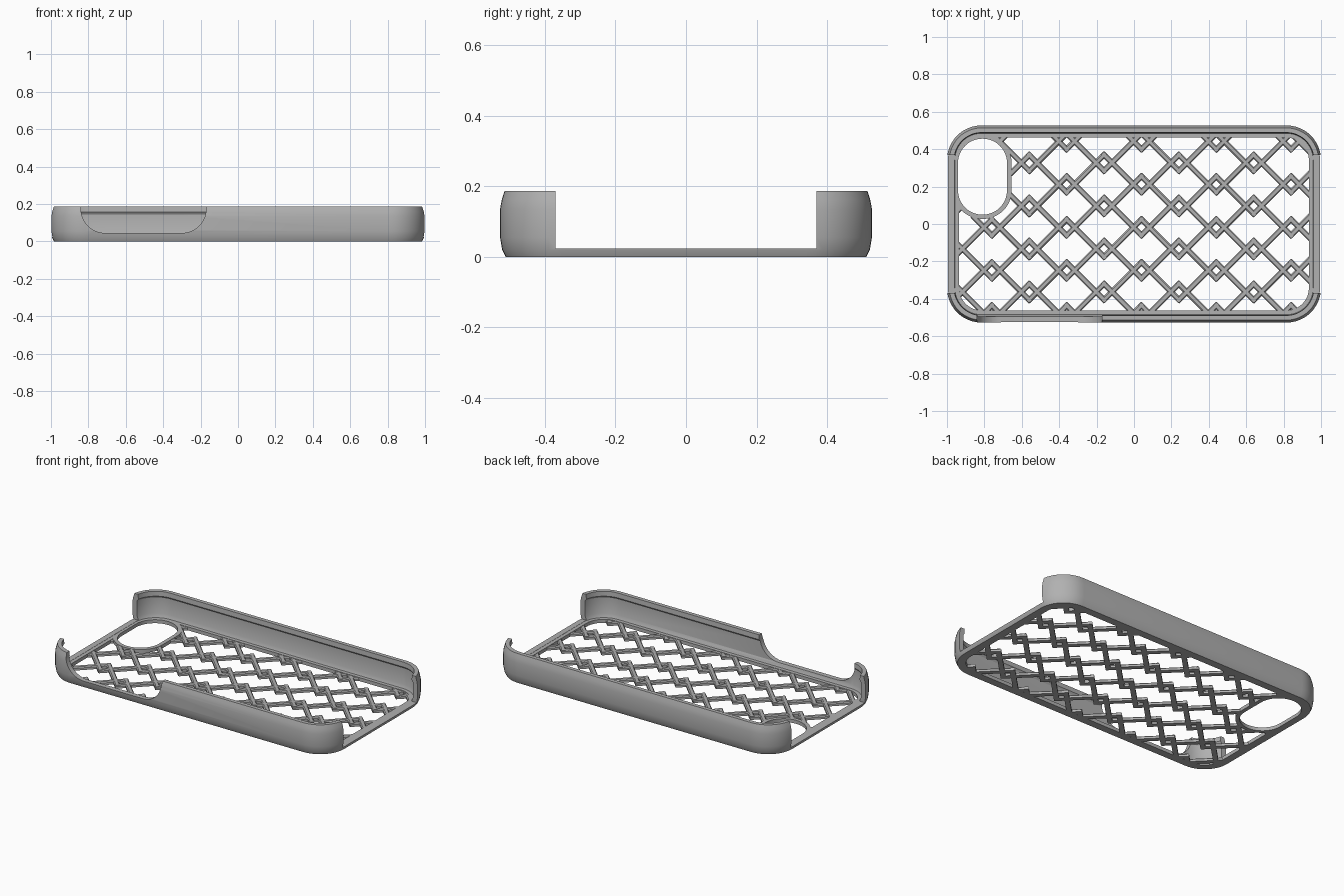
import bpy, bmesh
from math import cos, sin, pi, radians
from mathutils import Vector

cube = bpy.data.objects.get("Cube")
if cube:
    bpy.data.objects.remove(cube, do_unlink=True)

grey = bpy.data.materials.new("soft grey")
grey.use_nodes = True
colour = (0.44, 0.44, 0.44, 1)
grey.diffuse_color = colour
grey.node_tree.nodes["Principled BSDF"].inputs["Base Color"].default_value = colour

HALF_X, HALF_Y, RADIUS, FLOOR = 1.0, 0.527, 0.185, 0.022


def finish(bm, name):
    bmesh.ops.recalc_face_normals(bm, faces=bm.faces)
    mesh = bpy.data.meshes.new(name)
    bm.to_mesh(mesh)
    bm.free()
    obj = bpy.data.objects.new(name, mesh)
    bpy.context.collection.objects.link(obj)
    mesh.materials.append(grey)
    return obj


def activate(obj):
    bpy.ops.object.select_all(action="DESELECT")
    obj.select_set(True)
    bpy.context.view_layer.objects.active = obj


def rounded_rect(hx, hy, r, cx=0, cy=0, steps=12):
    """Outline points of a rounded rectangle, anticlockwise."""
    pts = []
    for q, (sx, sy) in enumerate([(1, 1), (-1, 1), (-1, -1), (1, -1)]):
        for i in range(steps + 1):
            a = (q + i / steps) * pi / 2
            pts.append((cx + sx * (hx - r) + r * cos(a), cy + sy * (hy - r) + r * sin(a)))
    return pts


def sweep(name, rings):
    """Join matching closed outlines into one closed tube."""
    bm = bmesh.new()
    loops = [[bm.verts.new((x, y, z)) for x, y in pts] for pts, z in rings]
    for a, b in zip(loops, loops[1:] + loops[:1]):
        for i in range(len(a)):
            j = (i + 1) % len(a)
            bm.faces.new((a[i], a[j], b[j], b[i]))
    return finish(bm, name)


def prism(name, pts, direction):
    """Extrude a flat outline."""
    bm = bmesh.new()
    face = bm.faces.new([bm.verts.new(p) for p in pts])
    out = bmesh.ops.extrude_face_region(bm, geom=[face])["geom"]
    verts = [v for v in out if isinstance(v, bmesh.types.BMVert)]
    bmesh.ops.translate(bm, verts=verts, vec=direction)
    return finish(bm, name)


def cut(target, cutter):
    mod = target.modifiers.new("cut", "BOOLEAN")
    mod.operation, mod.solver, mod.object = "DIFFERENCE", "EXACT", cutter
    activate(target)
    bpy.ops.object.modifier_apply(modifier=mod.name)
    bpy.data.objects.remove(cutter, do_unlink=True)


# Case shell: bowed wall, overhanging lip and floor frame, as (inset, height)
profile = [(0.016, 0), (0.006, 0.02), (0, 0.055), (0, 0.135), (0.005, 0.162), (0.013, 0.187),
           (0.038, 0.187), (0.04, 0.157), (0.032, 0.145), (0.032, 0.045), (0.042, FLOOR),
           (0.065, FLOOR), (0.065, 0)]
shell = sweep("case_shell", [
    (rounded_rect(HALF_X - d, HALF_Y - d, RADIUS - d), z) for d, z in profile])

# Open both ends above the floor
for side in (-1, 1):
    y = 0.37
    ends = [(side * 0.8, -y, FLOOR + 0.001), (side * 1.2, -y, FLOOR + 0.001),
            (side * 1.2, y, FLOOR + 0.001), (side * 0.8, y, FLOOR + 0.001)]
    cut(shell, prism("end_cutter", ends, (0, 0, 0.4)))

# Rounded side-button opening in the front wall
outline = rounded_rect(0.335, 0.2, 0.13, -0.505, 0.245)
cut(shell, prism("side_cutter", [(x, -0.7, z) for x, z in outline], (0, 0.26, 0)))

# Camera opening and its rim
CAM = (-0.81, 0.253)
hole = rounded_rect(0.131, 0.203, 0.13, *CAM)
cut(shell, prism("camera_cutter", [(x, y, -0.1) for x, y in hole], (0, 0, 0.125)))
rim = rounded_rect(0.156, 0.226, 0.153, *CAM)
camera_rim = sweep("camera_rim", [(rim, 0), (rim, FLOOR), (hole, FLOOR), (hole, 0)])

# Woven lattice: short diagonal bars that cross around each node
STEP_X, STEP_Y = 0.2, 0.115
OFFSET = (STEP_X - STEP_Y) / 2


def in_lattice(p):
    dx, dy = abs(p.x - CAM[0]), abs(p.y - CAM[1])
    ex, ey = max(dx - 0.003, 0), max(dy - 0.073, 0)
    clear_of_camera = (ex * ex + ey * ey) ** 0.5 > 0.15
    cx, cy = max(abs(p.x) - 0.815, 0), max(abs(p.y) - 0.342, 0)
    return clear_of_camera and (cx * cx + cy * cy) ** 0.5 < 0.14


def add_bar(bm, start, end):
    samples = [start.lerp(end, i / 40) for i in range(41)]
    kept = [p for p in samples if in_lattice(p)]
    if len(kept) < 2:
        return
    a, b = kept[0], kept[-1]
    along = (b - a).normalized()
    across = Vector((-along.y, along.x, 0))
    a, b = a - along * 0.012, b + along * 0.012
    section = [(-0.015, 0), (0.015, 0), (0.015, 0.014), (0.009, 0.02), (-0.009, 0.02), (-0.015, 0.014)]
    loops = [[bm.verts.new(p + across * w + Vector((0, 0, z))) for w, z in section] for p in (a, b)]
    n = len(section)
    for i in range(n):
        j = (i + 1) % n
        bm.faces.new((loops[0][i], loops[0][j], loops[1][j], loops[1][i]))
    for loop in loops:
        bm.faces.new(loop)


bm = bmesh.new()
for col in range(-6, 6):
    for row in range(-4, 5):
        x = 0.04 + col * STEP_X
        y = -0.018 + row * 2 * STEP_Y + (col % 2) * STEP_Y
        for s in (1, -1):
            start = Vector((x, y - s * OFFSET, 0))
            add_bar(bm, start, start + Vector((STEP_X, s * STEP_X, 0)))
finish(bm, "back_lattice")

# Smooth the rounded parts, keep crisp edges
for obj in (shell, camera_rim):
    activate(obj)
    bpy.ops.object.shade_smooth_by_angle(angle=radians(30))
